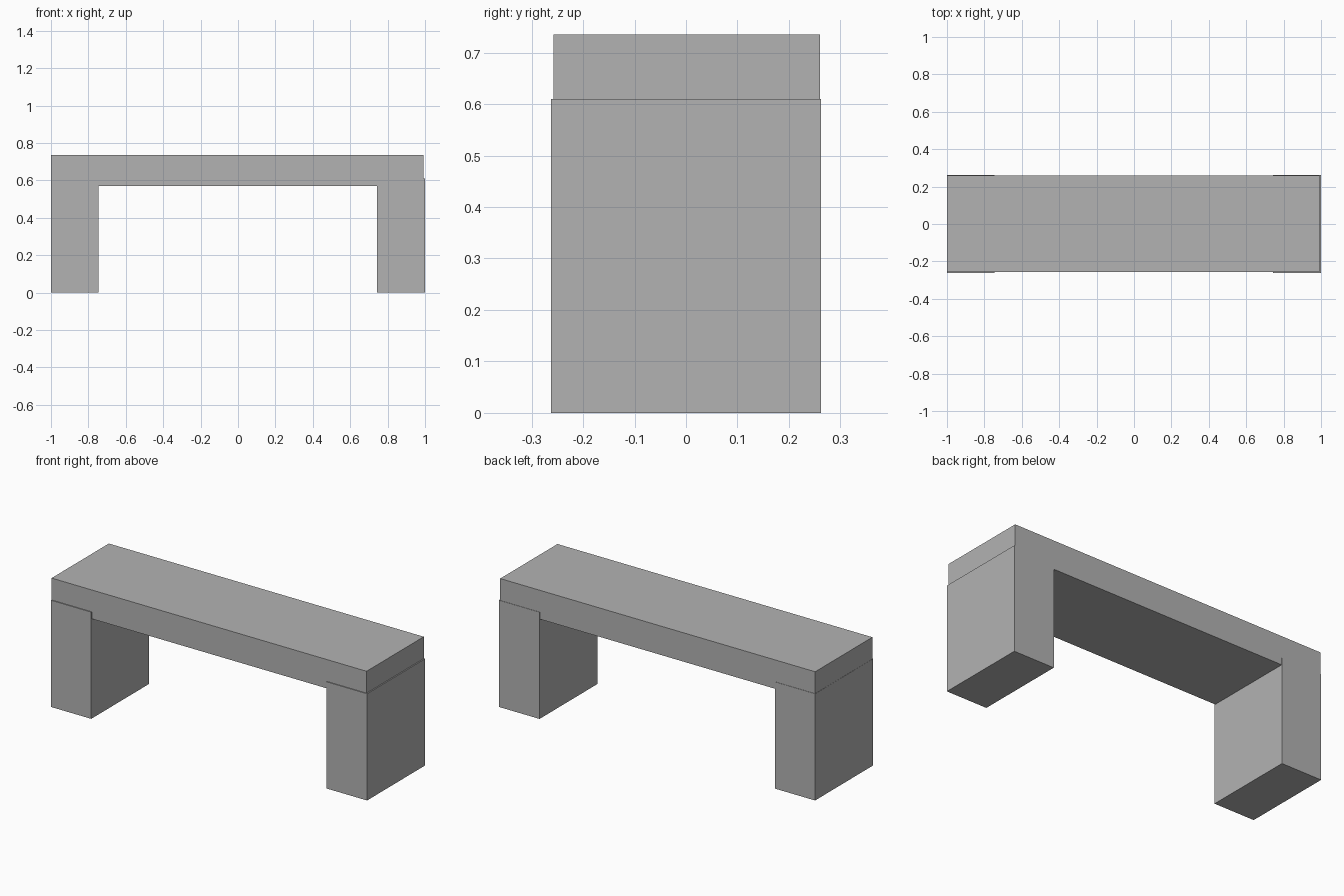
import bpy
from mathutils import Vector

cube = bpy.data.objects.get("Cube")
if cube:
    bpy.data.objects.remove(cube, do_unlink=True)

# Single plain stone grey
stone = bpy.data.materials.new("stone_grey")
stone.use_nodes = True
grey = (0.45, 0.45, 0.45, 1)
stone.diffuse_color = grey
stone.node_tree.nodes["Principled BSDF"].inputs["Base Color"].default_value = grey


def block(name, low, high):
    """Box spanning two opposite corners."""
    low, high = Vector(low), Vector(high)
    bpy.ops.mesh.primitive_cube_add(size=1, location=(low + high) / 2)
    obj = bpy.context.object
    obj.name = name
    obj.scale = high - low
    bpy.ops.object.transform_apply(location=False, rotation=False, scale=True)
    obj.data.materials.append(stone)
    return obj


# Seat slab, sitting slightly inside the outer faces of the legs
block("seat", (-0.999, -0.257, 0.57), (0.993, 0.26, 0.735))

# Solid block legs, overlapping the slab's lower edge
block("right_leg", (-1, -0.262, 0), (-0.745, 0.262, 0.61))
block("left_leg", (0.743, -0.262, 0), (1, 0.262, 0.61))
